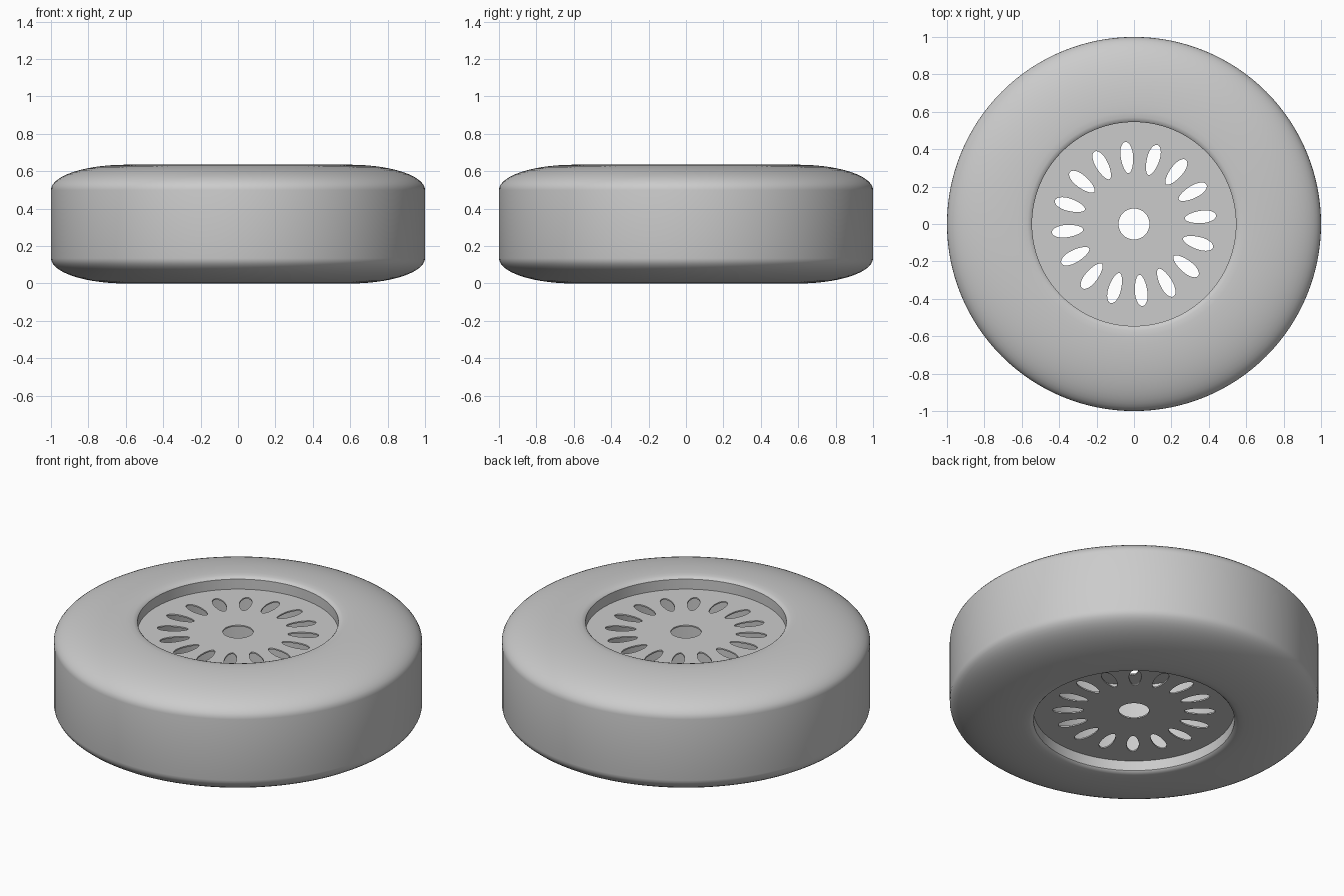
import bpy, bmesh, math
from math import sin, cos, pi, radians

if "Cube" in bpy.data.objects:
    bpy.data.objects.remove(bpy.data.objects["Cube"])

H = 0.635            # overall height
MID = H / 2
R_IN = 0.545         # bore radius
SEG = 128

grey = bpy.data.materials.new("plain grey")
grey.diffuse_color = (0.6, 0.6, 0.6, 1)
grey.use_nodes = True
grey.node_tree.nodes["Principled BSDF"].inputs["Base Color"].default_value = grey.diffuse_color


def finish(ob, angle=30):
    ob.data.materials.append(grey)
    bpy.ops.object.select_all(action='DESELECT')
    ob.select_set(True)
    bpy.context.view_layer.objects.active = ob
    bpy.ops.object.shade_smooth_by_angle(angle=radians(angle))


def lathe(name, profile):
    """Revolve a closed (r, z) profile around the z axis."""
    bm = bmesh.new()
    rings = []
    for r, z in profile:
        rings.append([bm.verts.new((r * cos(2 * pi * i / SEG), r * sin(2 * pi * i / SEG), z))
                      for i in range(SEG)])
    for k, a in enumerate(rings):
        b = rings[(k + 1) % len(rings)]
        for i in range(SEG):
            j = (i + 1) % SEG
            bm.faces.new((a[i], a[j], b[j], b[i]))
    bmesh.ops.recalc_face_normals(bm, faces=bm.faces)
    me = bpy.data.meshes.new(name)
    bm.to_mesh(me)
    bm.free()
    ob = bpy.data.objects.new(name, me)
    bpy.context.collection.objects.link(ob)
    finish(ob, 40)
    return ob


# Tyre: straight tread, elliptical shoulders, slightly rounded bore lip
half = [(0.6 + 0.4 * cos(t), 0.5 + 0.135 * sin(t))
        for t in [pi / 2 * i / 14 for i in range(15)]]
half += [(0.57, 0.633), (0.553, 0.628), (R_IN, 0.62)]
mirrored = [(r, H - z) for r, z in reversed(half)]
lathe("tyre", half + mirrored)


def add_loop(curve, pts):
    sp = curve.splines.new('POLY')
    sp.points.add(len(pts) - 1)
    for p, (x, y) in zip(sp.points, pts):
        p.co = (x, y, 0, 1)
    sp.use_cyclic_u = True


def hub_disc(name, z):
    """Thin plate with a centre hole and sixteen radial slots."""
    cu = bpy.data.curves.new(name, 'CURVE')
    cu.dimensions = '2D'
    cu.fill_mode = 'BOTH'
    cu.extrude = 0.004
    for r, n in ((R_IN, SEG), (0.083, 48)):
        add_loop(cu, [(r * cos(2 * pi * i / n), r * sin(2 * pi * i / n)) for i in range(n)])
    for k in range(16):
        a = radians(6 + 22.5 * k)
        pts = []
        for i in range(28):
            t = 2 * pi * i / 28
            u = 0.357 + 0.084 * cos(t)                    # along the radius
            v = 0.033 * sin(t) * (1 + 0.15 * cos(t))      # a little wider outside
            pts.append((u * cos(a) - v * sin(a), u * sin(a) + v * cos(a)))
        add_loop(cu, pts)
    ob = bpy.data.objects.new(name, cu)
    bpy.context.collection.objects.link(ob)
    ob.location.z = z
    bpy.ops.object.select_all(action='DESELECT')
    ob.select_set(True)
    bpy.context.view_layer.objects.active = ob
    bpy.ops.object.convert(target='MESH')
    finish(bpy.context.view_layer.objects.active)


# Recessed hub plates on both sides
hub_disc("upper_hub_disc", H - 0.079)
hub_disc("lower_hub_disc", 0.079)
